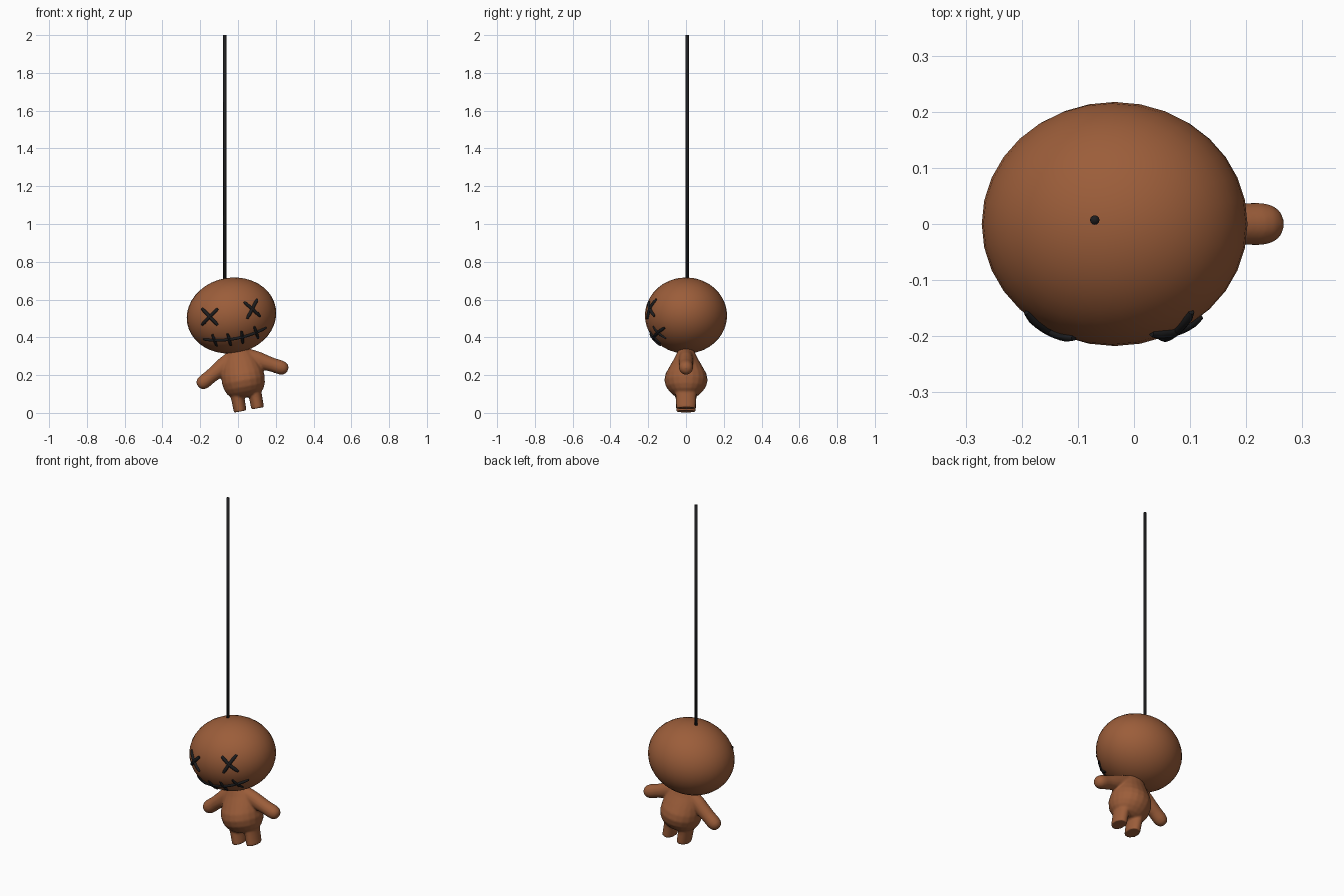
import bpy, bmesh, math
from mathutils import Matrix, Vector

if "Cube" in bpy.data.objects:
    bpy.data.objects.remove(bpy.data.objects["Cube"])

# Whole doll leans sideways as it hangs; local origin lies between the feet
TILT = Matrix.Translation((0.058, 0, 0.016)) @ Matrix.Rotation(math.radians(-10.5), 4, 'Y')
HEAD_Z, HEAD = 0.508, Vector((0.238, 0.2175, 0.2))


def material(name, rgb):
    m = bpy.data.materials.new(name)
    m.diffuse_color = (*rgb, 1)
    m.use_nodes = True
    m.node_tree.nodes["Principled BSDF"].inputs["Base Color"].default_value = m.diffuse_color
    return m


cloth = material("brown_cloth", (0.33, 0.11, 0.042))
thread = material("black_thread", (0.012, 0.012, 0.013))


def add_object(name, data, mat, matrix=TILT):
    ob = bpy.data.objects.new(name, data)
    bpy.context.collection.objects.link(ob)
    data.materials.append(mat)
    ob.matrix_world = matrix
    return ob


def mesh_object(name, bm, mat, matrix=TILT):
    bmesh.ops.recalc_face_normals(bm, faces=bm.faces)
    me = bpy.data.meshes.new(name)
    for f in bm.faces:
        f.smooth = True
    bm.to_mesh(me)
    bm.free()
    return add_object(name, me, mat, matrix)


def loft(bm, sections, side, n=20):
    """Closed tube through (x, z, half width, half depth) sections."""
    rings = []
    for x, z, rw, rd in sections:
        rings.append([bm.verts.new(Vector((x, 0, z)) + side * rw * math.cos(a)
                                   + Vector((0, rd * math.sin(a), 0)))
                      for a in (2 * math.pi * i / n for i in range(n))])
    for a, b in zip(rings, rings[1:]):
        for i in range(n):
            j = (i + 1) % n
            bm.faces.new((a[i], a[j], b[j], b[i]))
    bm.faces.new(rings[0])
    bm.faces.new(rings[-1])


# Body: torso, legs and arms fused into one soft skin
bm = bmesh.new()
X = Vector((1, 0, 0))
loft(bm, [(0, z, w, d) for z, w, d in (
    (0.068, 0.05, 0.04), (0.08, 0.08, 0.066), (0.1, 0.098, 0.088), (0.125, 0.109, 0.106),
    (0.16, 0.115, 0.115), (0.195, 0.112, 0.108), (0.235, 0.102, 0.086),
    (0.28, 0.085, 0.06), (0.32, 0.06, 0.042), (0.345, 0.035, 0.03))], X)
for s in (-1, 1):
    # Legs
    loft(bm, [(s * 0.047, 0, 0.034, 0.052), (s * 0.047, 0.06, 0.035, 0.054),
              (s * 0.047, 0.13, 0.037, 0.06)], X)
    # Arms with rounded hands
    start, axis = Vector((s * 0.045, 0, 0.277)), Vector((s * 0.88, 0, -0.475))
    side = Vector((s * 0.475, 0, 0.88))
    arm = []
    for t, r in ((0, 0.044), (0.06, 0.045), (0.1, 0.04), (0.14, 0.037), (0.18, 0.038),
                 (0.2, 0.035), (0.215, 0.026), (0.223, 0.012)):
        p = start + axis * t
        arm.append((p.x, p.z, r, min(r, 0.038)))
    loft(bm, arm, side)
body = mesh_object("body", bm, cloth)
skin = body.modifiers.new("fuse", 'REMESH')
skin.mode = 'VOXEL'
skin.voxel_size = 0.006
skin.use_smooth_shade = True
soft = body.modifiers.new("soften", 'SMOOTH')
soft.factor = 0.5
soft.iterations = 3

# Head
bm = bmesh.new()
bmesh.ops.create_uvsphere(bm, u_segments=32, v_segments=20, radius=1)
bmesh.ops.transform(bm, matrix=Matrix.Translation((0, 0, HEAD_Z)) @ Matrix.Diagonal((*HEAD, 1)),
                    verts=bm.verts)
mesh_object("head", bm, cloth)


def on_face(x, z):
    """Point on the front of the head."""
    k = 1 - (x / HEAD.x) ** 2 - ((z - HEAD_Z) / HEAD.z) ** 2
    return Vector((x, -HEAD.y * math.sqrt(max(k, 0)), z))


def threads(name, paths, radius=0.0095):
    cu = bpy.data.curves.new(name, 'CURVE')
    cu.dimensions = '3D'
    cu.bevel_depth = radius
    cu.bevel_resolution = 1
    cu.use_fill_caps = True
    for path in paths:
        sp = cu.splines.new('POLY')
        sp.points.add(len(path) - 1)
        for i, (pt, q) in enumerate(zip(sp.points, path)):
            pt.co = (*on_face(*q), 1)
            pt.radius = 0.65 if i in (0, len(path) - 1) else 1
    add_object(name, cu, thread)


def stroke(x, z, angle, half, n=8):
    a = math.radians(angle)
    return [(x + math.cos(a) * half * t, z + math.sin(a) * half * t)
            for t in (2 * i / n - 1 for i in range(n + 1))]


def mouth_z(x):
    return 0.384 + 0.95 * x * x


# Crossed eyes
threads("left_eye", [stroke(-0.114, 0.522, a, 0.06) for a in (-57, 35)])
threads("right_eye", [stroke(0.114, 0.522, a, 0.058) for a in (-52, 52)])

# Stitched mouth
threads("mouth", [[(x, mouth_z(x)) for x in (0.168 * (i / 10 - 1) for i in range(21))]], 0.008)
threads("mouth_stitches", [stroke(x, mouth_z(x), a, 0.033, 4)
                           for x, a in ((-0.112, 100), (-0.035, 95), (0.035, 85), (0.112, 98))], 0.008)

# Hanging cord
bm = bmesh.new()
bmesh.ops.create_cone(bm, cap_ends=True, segments=12, radius1=0.0085, radius2=0.0085, depth=1.31)
mesh_object("cord", bm, thread, Matrix.Translation((-0.07, 0.007, 1.345)))
bpy.context.view_layer.update()
